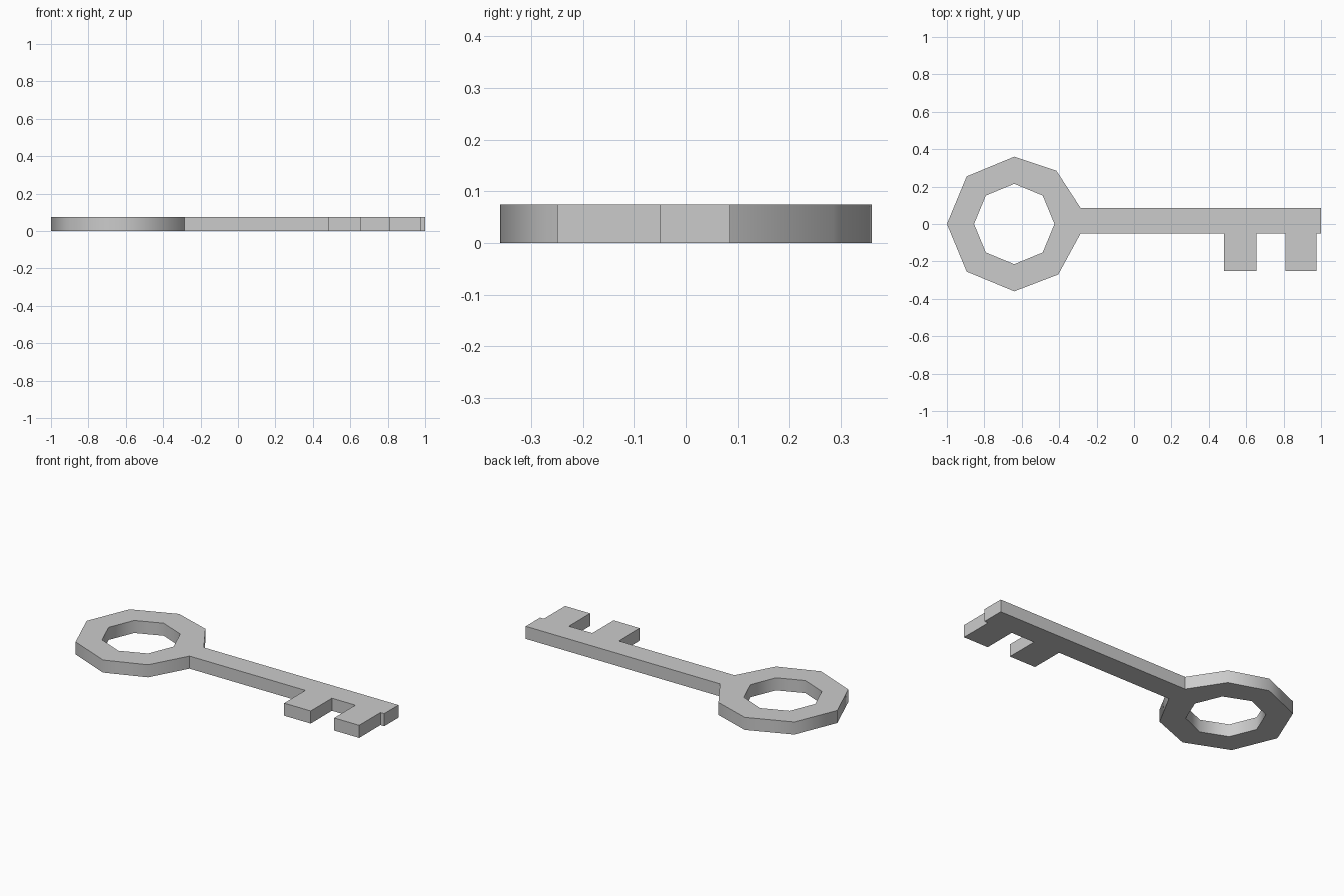
import bpy
import bmesh
import math

cube = bpy.data.objects.get("Cube")
if cube:
    bpy.data.objects.remove(cube, do_unlink=True)

THICKNESS = 0.075
BOW_X = -0.64
BOW_RADIUS = 0.36
HOLE_RADIUS = 0.215
SHAFT_TOP, SHAFT_BOTTOM, TOOTH_BOTTOM = 0.085, -0.05, -0.25
SHAFT_START = -0.285
TEETH = [(0.48, 0.655), (0.81, 0.975)]

# One plain grey metal
metal = bpy.data.materials.new("grey_metal")
metal.use_nodes = True
grey = (0.6, 0.6, 0.6, 1)
metal.diffuse_color = grey
metal.node_tree.nodes["Principled BSDF"].inputs["Base Color"].default_value = grey


def ring_point(radius, step):
    angle = step * math.tau / 8
    return BOW_X + radius * math.cos(angle), radius * math.sin(angle)


# Outer outline: shaft top, round the bow, then along the toothed underside
outline = [(1, SHAFT_TOP), (SHAFT_START, SHAFT_TOP), (-0.415, 0.285)]
outline += [ring_point(BOW_RADIUS, step) for step in range(2, 7)]
outline += [(-0.405, -0.27), (SHAFT_START, SHAFT_BOTTOM)]
for left, right in TEETH:
    outline += [(left, SHAFT_BOTTOM), (left, TOOTH_BOTTOM),
                (right, TOOTH_BOTTOM), (right, SHAFT_BOTTOM)]
outline.append((1, SHAFT_BOTTOM))

# Eight-sided finger hole
hole = [ring_point(HOLE_RADIUS, step) for step in range(8)]

# Fill between the two loops and extrude to a plate
bm = bmesh.new()
edges = []
for loop in (outline, hole):
    verts = [bm.verts.new((x, y, 0)) for x, y in loop]
    edges += [bm.edges.new((a, b)) for a, b in zip(verts, verts[1:] + verts[:1])]
bmesh.ops.triangle_fill(bm, edges=edges, use_beauty=True, normal=(0, 0, 1))
top = bmesh.ops.extrude_face_region(bm, geom=bm.faces[:], use_keep_orig=True)
top_verts = [g for g in top["geom"] if isinstance(g, bmesh.types.BMVert)]
bmesh.ops.translate(bm, verts=top_verts, vec=(0, 0, THICKNESS))
bmesh.ops.recalc_face_normals(bm, faces=bm.faces[:])

mesh = bpy.data.meshes.new("key_body")
bm.to_mesh(mesh)
bm.free()
mesh.materials.append(metal)
key = bpy.data.objects.new("key_body", mesh)
bpy.context.collection.objects.link(key)

# Smooth the bow rim, keep the shaft and teeth crisp
bpy.ops.object.select_all(action="DESELECT")
key.select_set(True)
bpy.context.view_layer.objects.active = key
bpy.ops.object.shade_smooth_by_angle(angle=math.radians(50))
